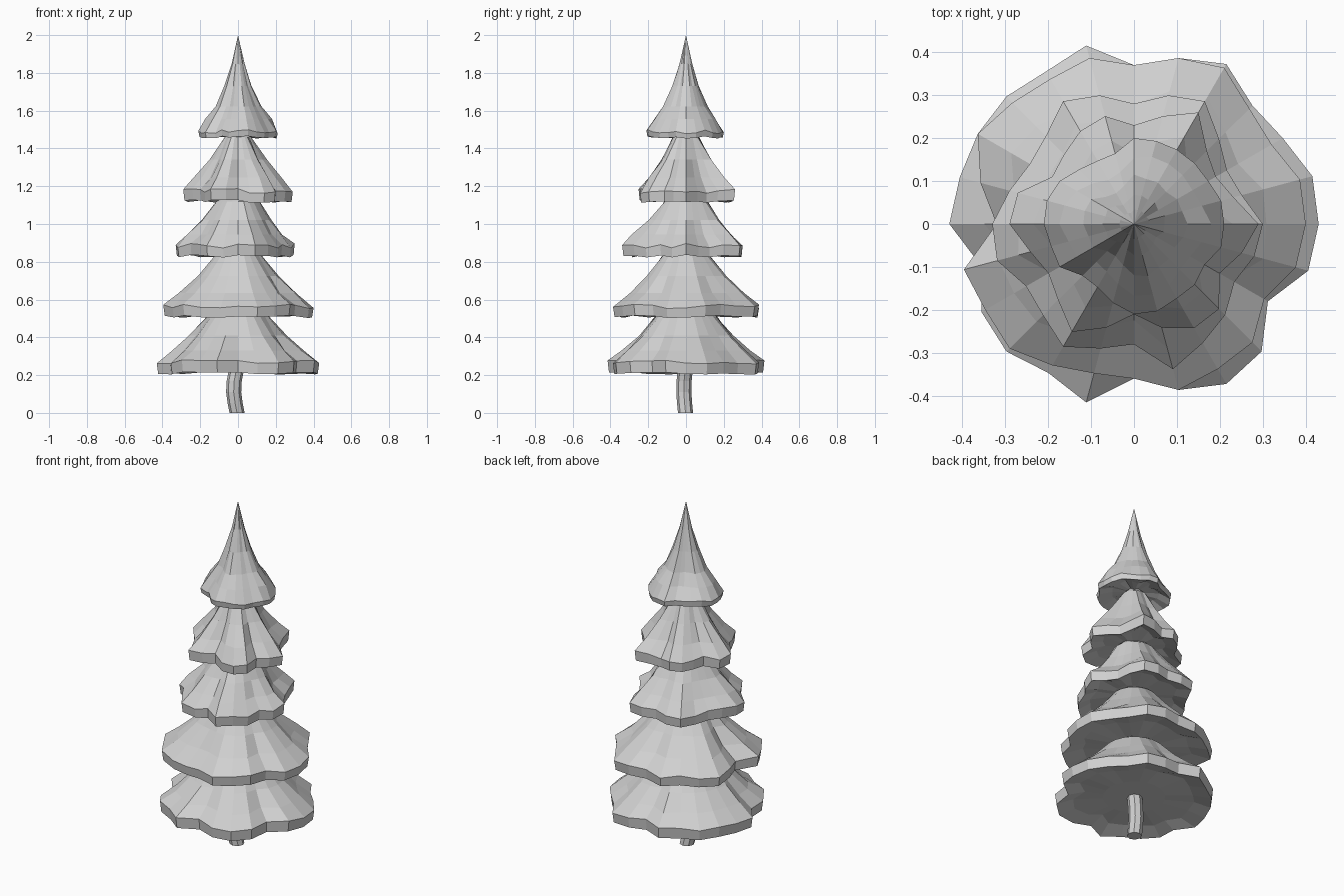
import bpy, bmesh, math, random
from mathutils import Vector

cube = bpy.data.objects.get("Cube")
if cube:
    bpy.data.objects.remove(cube, do_unlink=True)

random.seed(4)

grey = bpy.data.materials.new("light_grey")
grey.use_nodes = True
colour = (0.63, 0.63, 0.63, 1)
grey.diffuse_color = colour
grey.node_tree.nodes["Principled BSDF"].inputs["Base Color"].default_value = colour


def loft(name, rings, tip=None):
    """Skin a stack of equal rings, listed bottom first, and close both ends."""
    bm = bmesh.new()
    loops = [[bm.verts.new(p) for p in ring] for ring in rings]
    count = len(loops[0])
    for low, high in zip(loops, loops[1:]):
        for i in range(count):
            j = (i + 1) % count
            bm.faces.new((low[i], low[j], high[j], high[i]))
    bm.faces.new(loops[0][::-1])
    if tip:
        top = bm.verts.new(tip)
        for i in range(count):
            bm.faces.new((loops[-1][i], loops[-1][(i + 1) % count], top))
    else:
        bm.faces.new(loops[-1])
    bmesh.ops.recalc_face_normals(bm, faces=bm.faces)
    mesh = bpy.data.meshes.new(name)
    bm.to_mesh(mesh)
    bm.free()
    mesh.materials.append(grey)
    obj = bpy.data.objects.new(name, mesh)
    bpy.context.collection.objects.link(obj)
    return obj


# Slope profiles: (distance out from neck to rim, share of the height)
BOUGH_SLOPE = [(0.68, 0.25), (0.34, 0.58), (0.0, 1.0), (-0.25, 1.15)]
SPIRE_SLOPE = [(0.78, 0.13), (0.53, 0.26), (0.3, 0.47), (0.12, 0.7)]


def tier(name, outline, bottom, rim_top, top, neck, slope=BOUGH_SLOPE, tip=None):
    """One layer of boughs: lobed rim, concave ridged slope, hollow underside."""
    count = len(outline)
    radii = [r / 100 for r in outline]
    mean = sum(radii) / count
    turns = [math.tau * i / count for i in range(count)]
    sway = [random.uniform(-0.012, 0.012) for _ in radii]

    def ring(out, z, lobes=1.0, jitter=0.0, lift=0.0):
        points = []
        for r, a, s in zip(radii, turns, sway):
            full = mean + (r - mean) * lobes
            rad = neck + (full - neck) * out + random.uniform(-jitter, jitter)
            points.append(Vector((rad * math.cos(a), rad * math.sin(a), z + s * lift)))
        return points

    rings = [
        ring(0.0, bottom + 0.025),
        ring(0.6, bottom + 0.025, 1.4, 0.012, 1),
        ring(0.97, bottom, lift=0.6),
        ring(1.0, rim_top, lift=1),
    ]
    for out, share in slope:
        ridged = 1.5 if out > 0 else 1
        rings.append(ring(out, rim_top + (top - rim_top) * share, ridged, 0.012 * max(out, 0)))
    return loft(name, rings, tip=tip)


# Layers of boughs; rim radii in hundredths, counter-clockwise from the left (+x)
tier("bottom_boughs",
     [43, 43, 40, 39, 43, 40, 37, 43, 41, 42, 42, 42,
      43, 37, 41, 42, 40, 43, 36, 40, 43, 42, 36, 42],
     0.21, 0.27, 0.51, 0.165)
tier("lower_boughs",
     [40, 40, 37, 38, 42, 40, 37, 40, 39, 40, 42, 37,
      32, 41, 40, 41, 38, 36, 36, 40, 39, 39, 35, 39],
     0.51, 0.565, 0.84, 0.12)
tier("middle_boughs",
     [30, 26, 25, 28, 33, 31, 28, 31, 33, 29, 28, 30,
      33, 33, 29, 30, 33, 30, 28, 35, 32, 30, 27, 29],
     0.83, 0.885, 1.12, 0.115)
tier("upper_boughs",
     [29, 24, 22, 24, 30, 26, 23, 26, 25, 23, 22, 28,
      29, 25, 23, 25, 29, 25, 21, 25, 28, 28, 23, 26],
     1.12, 1.175, 1.46, 0.07)
tier("top_boughs",
     [21, 21, 20, 20, 20, 20, 20, 17, 17, 18, 20, 21,
      21, 20, 20, 17, 17, 19, 21, 21, 20, 20, 19, 21],
     1.46, 1.49, 2.0, 0.01, SPIRE_SLOPE, (0, 0, 2.0))

# Slightly bent eight-sided trunk
trunk_path = [(-0.005, 0.0), (-0.015, 0.05), (-0.023, 0.11), (-0.02, 0.17), (-0.01, 0.22), (0, 0.29)]
loft("trunk", [
    [Vector((x + 0.04 * math.cos(math.tau * k / 8), x / 2 + 0.04 * math.sin(math.tau * k / 8), z))
     for k in range(8)]
    for x, z in trunk_path])
